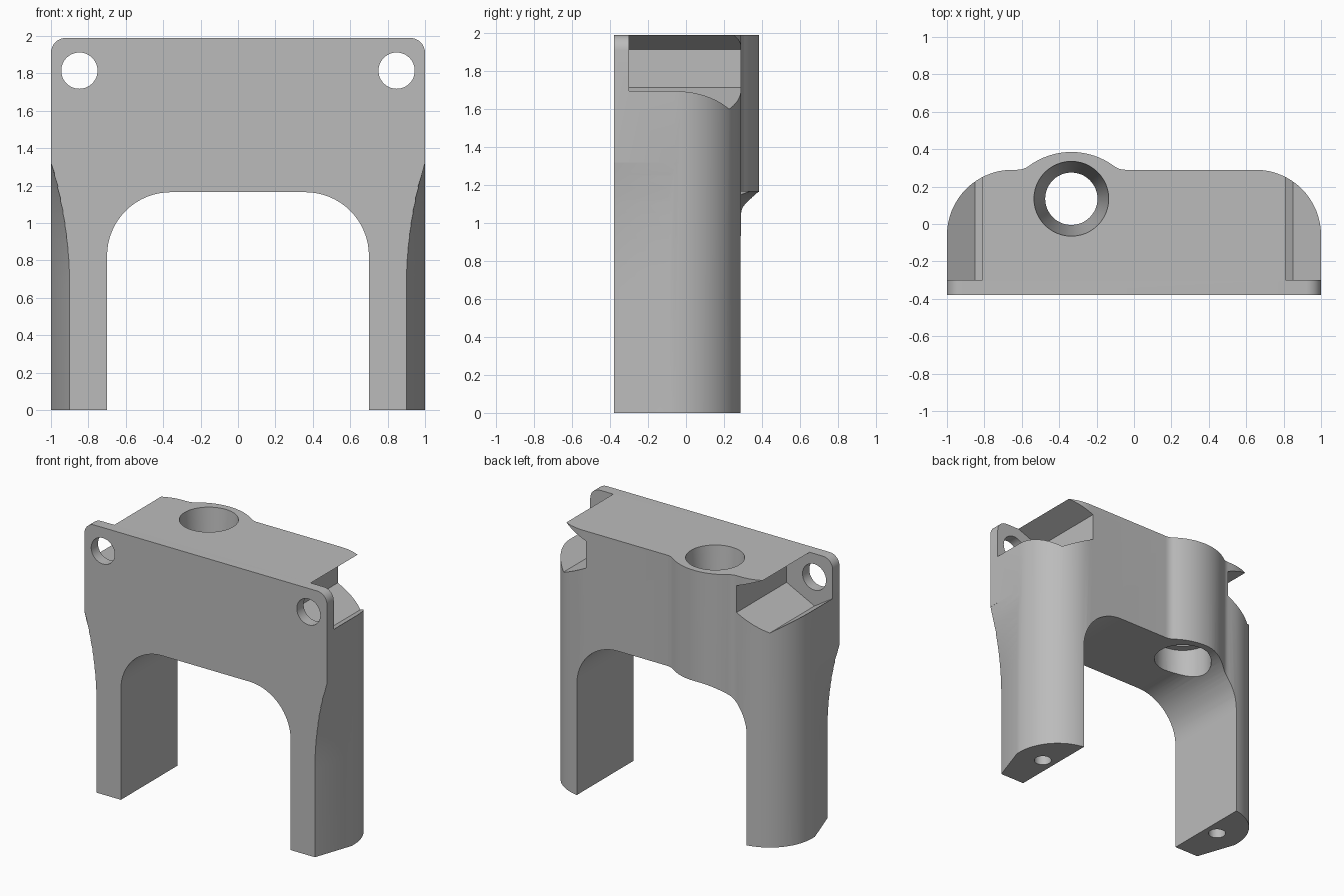
import bpy
import bmesh
from math import sin, cos, radians, sqrt, atan2, degrees

cube = bpy.data.objects.get("Cube")
if cube:
    bpy.data.objects.remove(cube, do_unlink=True)

TOP, FRONT, BACK = 1.99, -0.38, 0.29

grey = bpy.data.materials.new("plain_grey")
grey.use_nodes = True
grey.diffuse_color = (0.5, 0.5, 0.5, 1)
grey.node_tree.nodes["Principled BSDF"].inputs["Base Color"].default_value = (0.5, 0.5, 0.5, 1)


def arc(cx, cy, r, start, end, n=12):
    angles = [radians(start + (end - start) * i / n) for i in range(n + 1)]
    return [(cx + r * cos(a), cy + r * sin(a)) for a in angles]


def loft(name, rings):
    """Closed solid skinned through rings of equal point count."""
    bm = bmesh.new()
    loops = [[bm.verts.new(p) for p in ring] for ring in rings]
    n = len(rings[0])
    for a, b in zip(loops, loops[1:]):
        for i in range(n):
            j = (i + 1) % n
            bm.faces.new((a[i], a[j], b[j], b[i]))
    bm.faces.new(loops[0])
    bm.faces.new(loops[-1])
    bmesh.ops.recalc_face_normals(bm, faces=bm.faces)
    mesh = bpy.data.meshes.new(name)
    bm.to_mesh(mesh)
    bm.free()
    obj = bpy.data.objects.new(name, mesh)
    bpy.context.collection.objects.link(obj)
    return obj


def prism_z(name, pts, z0, z1):
    return loft(name, [[(x, y, z) for x, y in pts] for z in (z0, z1)])


def prism_y(name, pts, y0, y1):
    return loft(name, [[(x, y, z) for x, z in pts] for y in (y0, y1)])


def bore(name, x, y, stations):
    """Upright round hole through (height, radius) stations."""
    return loft(name, [[(px, py, z) for px, py in arc(x, y, r, 0, 352.5, 47)]
                       for z, r in stations])


def cut(target, cutter):
    cutter.hide_render = True
    mod = target.modifiers.new(cutter.name, "BOOLEAN")
    mod.operation = "DIFFERENCE"
    mod.solver = "EXACT"
    mod.object = cutter
    bpy.context.view_layer.objects.active = target
    bpy.ops.object.modifier_apply(modifier=mod.name)
    bpy.data.objects.remove(cutter, do_unlink=True)


# Plan outline: flat front, rounded back corners, filleted bulge around the bore
bx, R, f = -0.335, 0.385, 0.10
d = sqrt((R + f) ** 2 - (BACK + f) ** 2)
tangent = degrees(atan2(BACK + f, d))
outline = [(-1, FRONT), (1, FRONT)]
outline += arc(0.65, BACK - 0.35, 0.35, 0, 90, 16)
outline += arc(bx + d, BACK + f, f, 270, 180 + tangent, 6)
outline += arc(bx, 0, R, tangent, 180 - tangent, 16)[1:-1]
outline += arc(bx - d, BACK + f, f, 360 - tangent, 270, 6)
outline += arc(-0.65, BACK - 0.35, 0.35, 90, 180, 16)
body = prism_z("bracket_body", outline, 0, TOP)

# Arched opening between the legs
arch = [(-0.7, -0.1), (0.7, -0.1)]
arch += arc(0.36, 0.825, 0.34, 0, 90, 16) + arc(-0.36, 0.825, 0.34, 90, 180, 16)
cut(body, prism_y("arch_cutter", arch, -1, 1))

for s in (1, -1):
    # Undercut V notch behind each ear
    notch = [(0.81, 2.1), (0.81, TOP), (0.62, 1.915), (0.62, 1.715),
             (0.85, 1.6), (1.0, 1.695), (1.1, 1.76), (1.1, 2.1)]
    cut(body, prism_y("notch_cutter", [(s * x, z) for x, z in notch], -0.30, 0.6))

    # Rounded ear corner
    corner = arc(0.92, TOP - 0.08, 0.08, 0, 90, 8)
    corner += [(0.92, 2.1), (1.1, 2.1), (1.1, TOP - 0.08)]
    cut(body, prism_y("corner_cutter", [(s * x, z) for x, z in corner], -0.5, 0.5))

    # Round hole through the ear
    cut(body, prism_y("ear_hole_cutter", arc(s * 0.848, 1.815, 0.097, 0, 352.5, 47), -0.5, -0.2))

    # Tapered relief on the outer front edge of the leg, curving out to the side
    rings = []
    heights = [-0.1] + [0.65 + 0.67 * i / 10 for i in range(11)]
    for z in heights:
        rise = max(z - 0.65, 0) / 0.67
        gap = max(0.1 * (1 - rise ** 2), 0.0005)
        line = [(1 - gap * (1 - t), FRONT + 0.29 * t) for t in (-0.3, 1.2)]
        ring = line + [(1.2, line[1][1]), (1.2, line[0][1])]
        rings.append([(s * x, y, z) for x, y in ring])
    cut(body, loft("leg_relief_cutter", rings))

    # Screw hole in the foot
    cut(body, bore("foot_hole_cutter", s * 0.8, -0.045, [(-0.1, 0.06), (0.5, 0.06)]))

# Tapered bore from the top with a wider recess underneath
slope = 0.06 / 0.64
cut(body, bore("bore_cutter", bx, 0.135, [(1.3, 0.14), (1.35, 0.14), (TOP + 0.05, 0.2 + 0.05 * slope)]))
cut(body, bore("recess_cutter", bx, 0.135, [(0.7, 0.2), (1.35, 0.2)]))

# Finish
body.data.materials.clear()
body.data.materials.append(grey)
for poly in body.data.polygons:
    poly.material_index = 0
bpy.ops.object.select_all(action="DESELECT")
body.select_set(True)
bpy.context.view_layer.objects.active = body
bpy.ops.object.shade_smooth_by_angle(angle=radians(30))
